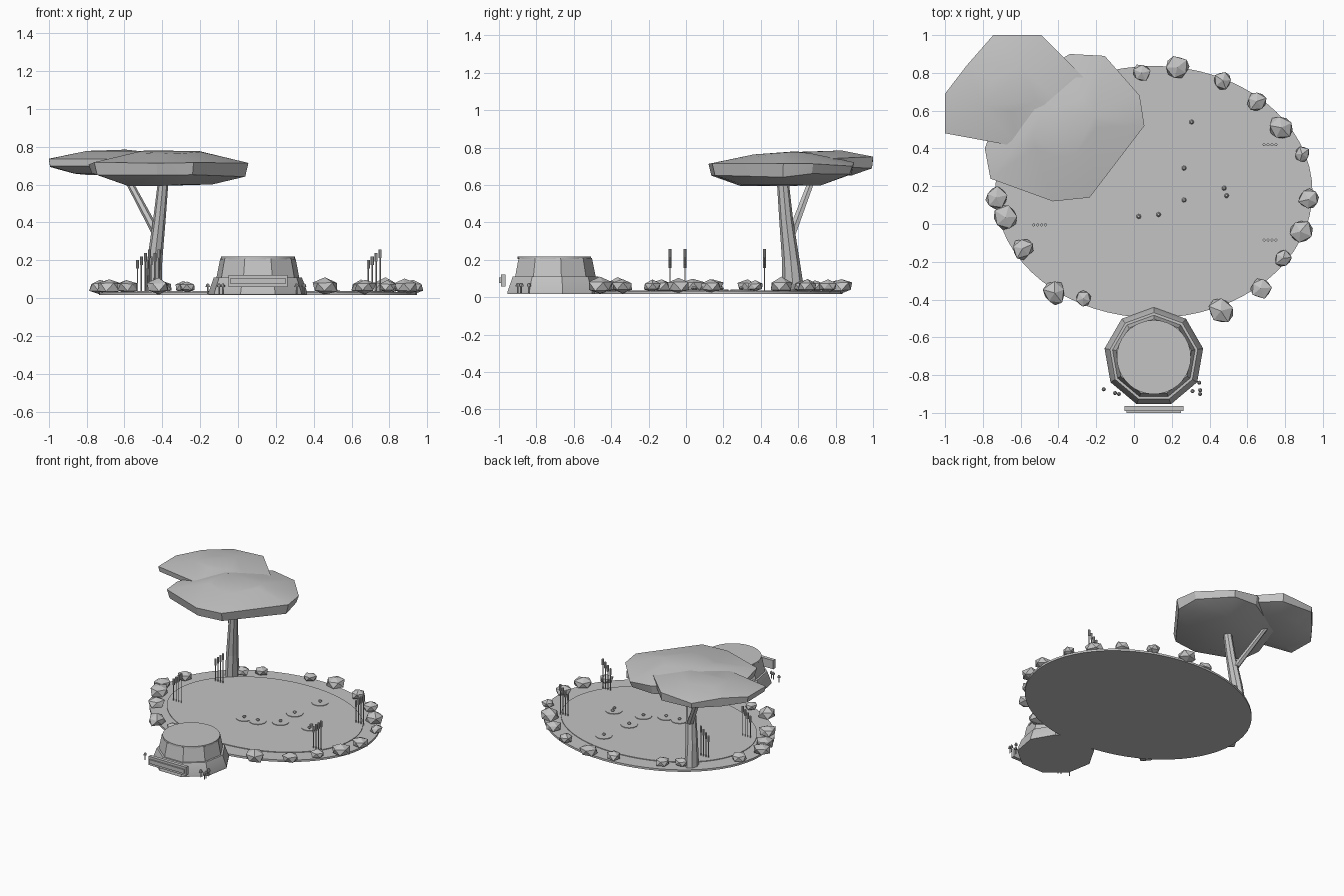
import bpy, bmesh, math, random
from mathutils import Vector, Matrix

random.seed(4)
if "Cube" in bpy.data.objects:
    bpy.data.objects.remove(bpy.data.objects["Cube"], do_unlink=True)

grey = bpy.data.materials.new("plain grey")
grey.use_nodes = True
shade = (0.55, 0.55, 0.55, 1)
grey.diffuse_color = shade
grey.node_tree.nodes["Principled BSDF"].inputs["Base Color"].default_value = shade


def finish(name, bm, smooth=None):
    """Turn a bmesh into a named object with the grey material."""
    bmesh.ops.recalc_face_normals(bm, faces=bm.faces[:])
    mesh = bpy.data.meshes.new(name)
    bm.to_mesh(mesh)
    bm.free()
    mesh.materials.append(grey)
    obj = bpy.data.objects.new(name, mesh)
    bpy.context.collection.objects.link(obj)
    if smooth:
        bpy.ops.object.select_all(action="DESELECT")
        obj.select_set(True)
        bpy.context.view_layer.objects.active = obj
        bpy.ops.object.shade_smooth_by_angle(angle=math.radians(smooth))


def loft(bm, rings, sides, turn=0.0):
    """Stack level rings (x, y, z, x radius, y radius) into a capped solid."""
    loops = []
    for x, y, z, rx, ry in rings:
        angles = [turn + math.tau * i / sides for i in range(sides)]
        loops.append([bm.verts.new((x + rx * math.cos(a), y + ry * math.sin(a), z))
                      for a in angles])
    for low, high in zip(loops, loops[1:]):
        for i in range(sides):
            j = (i + 1) % sides
            bm.faces.new((low[i], low[j], high[j], high[i]))
    bm.faces.new(loops[0][::-1])
    bm.faces.new(loops[-1])


def column(bm, x, y, profile, sides, turn=0.0):
    """Upright solid from (radius, height) pairs."""
    loft(bm, [(x, y, z, r, r) for r, z in profile], sides, turn)


def solid(name, rings, sides, smooth=None):
    bm = bmesh.new()
    loft(bm, rings, sides)
    finish(name, bm, smooth)


def wrap(bm, points):
    """Add the convex hull of some points."""
    verts = [bm.verts.new(p) for p in points]
    bmesh.ops.convex_hull(bm, input=verts)
    spare = [v for v in verts if v.is_valid and not v.link_faces]
    bmesh.ops.delete(bm, geom=spare, context="VERTS")


# Oval ground and the shallow pond on it
CX, CY = 0.105, 0.17
solid("ground", [(CX, CY, z, 0.84, 0.667) for z in (0.017, 0.032)], 64, 30)
solid("pond", [(CX, CY, z, 0.72, 0.55) for z in (0.03, 0.037)], 64, 30)

# Lily pads with flower buds
pads = [(0.305, 0.54), (0.265, 0.296), (0.265, 0.127),
        (0.48, 0.17), (0.025, 0.04), (0.13, 0.05)]
buds = pads[:3] + [(0.477, 0.19), (0.49, 0.15)] + pads[4:]
bm = bmesh.new()
for x, y in pads:
    column(bm, x, y, [(0.058, 0.036), (0.058, 0.041)], 20)
finish("lily_pads", bm)
bm = bmesh.new()
for x, y in buds:
    column(bm, x, y, [(0.006, 0.04), (0.013, 0.048), (0.006, 0.058)], 7)
finish("lily_buds", bm)

# Reeds in rows of four, each taller than the last
bm = bmesh.new()
for x, y in [(0.72, 0.42), (0.72, -0.085), (-0.5, -0.005), (-0.45, 0.42)]:
    for i in range(4):
        px, top = x + 0.021 * (i - 1.5), 0.2 + 0.019 * i
        column(bm, px, y, [(0.0035, 0.03), (0.0035, top - 0.045)], 6)
        column(bm, px, y, [(0.008, top - 0.045), (0.008, top)], 8)
finish("reeds", bm)

# Rocks round the rim: x, y, radius
rocks = [(0.04, 0.8, 0.05), (0.23, 0.83, 0.063), (0.47, 0.76, 0.05),
         (0.65, 0.65, 0.057), (0.78, 0.51, 0.068), (0.89, 0.37, 0.044),
         (0.925, 0.13, 0.057), (0.88, -0.04, 0.067), (0.79, -0.18, 0.05),
         (0.67, -0.34, 0.06), (0.46, -0.46, 0.07), (-0.27, -0.395, 0.043),
         (-0.42, -0.365, 0.064), (-0.59, -0.13, 0.06), (-0.68, 0.035, 0.068),
         (-0.73, 0.14, 0.062), (-0.67, 0.33, 0.055), (-0.4, 0.62, 0.05),
         (-0.29, 0.69, 0.05)]
ball = bmesh.new()
bmesh.ops.create_icosphere(ball, subdivisions=1, radius=1)
corners = [v.co.copy() for v in ball.verts]
ball.free()
bm = bmesh.new()
for x, y, r in rocks:
    spin = Matrix.Rotation(random.uniform(0, math.tau), 3, "Z")
    lumps = [spin @ c * r * random.uniform(0.88, 1.15) for c in corners]
    wrap(bm, [(x + p.x, y + p.y, max(0.02, 0.058 + 0.68 * p.z)) for p in lumps])
finish("rocks", bm)

# Nine sided plinth, drum and round lid
KX, KY = 0.105, -0.705
for name, profile, sides in [
        ("plinth", [(0.265, 0.018), (0.265, 0.03), (0.236, 0.11)], 9),
        ("drum", [(0.224, 0.1), (0.202, 0.21)], 9),
        ("lid", [(0.196, 0.205), (0.196, 0.219)], 36)]:
    bm = bmesh.new()
    column(bm, KX, KY, profile, sides, math.pi / 2)
    finish(name, bm, 25)

# Blank board in front of the plinth
for name, centre, size in [
        ("board", (KX, -0.977, 0.09), (0.312, 0.026, 0.065)),
        ("board_face", (KX, -0.995, 0.09), (0.29, 0.01, 0.03))]:
    bm = bmesh.new()
    bmesh.ops.create_cube(bm, size=1, matrix=Matrix.LocRotScale(
        Vector(centre), None, Vector(size)))
    finish(name, bm)

# Small mushrooms beside the plinth
bm = bmesh.new()
for x, y in [(-0.16, -0.875), (-0.1, -0.895), (-0.08, -0.9), (0.345, -0.84),
             (0.31, -0.885), (0.35, -0.88), (0.35, -0.9)]:
    column(bm, x, y, [(0.004, 0.022), (0.004, 0.06)], 6)
    column(bm, x, y, [(0.011, 0.058), (0.01, 0.068), (0.004, 0.077)], 8)
finish("mushrooms", bm)

# Leaning trunk and its side branch
solid("trunk", [(-0.45, 0.575, 0.02, 0.045, 0.06), (-0.44, 0.56, 0.2, 0.04, 0.047),
                (-0.415, 0.535, 0.42, 0.033, 0.037),
                (-0.392, 0.515, 0.65, 0.027, 0.031)], 8)
solid("branch", [(-0.43, 0.565, 0.34, 0.026, 0.026),
                 (-0.6, 0.685, 0.66, 0.02, 0.02)], 6)


def canopy(name, outline, layers):
    """Convex flat crown: the outline repeated at (scale, height) layers."""
    corners = [Vector(p) for p in outline]
    centre = sum(corners, Vector((0, 0))) / len(corners)
    points = []
    for scale, z in layers:
        for p in corners:
            q = centre.lerp(p, scale)
            points.append((q.x, q.y, z + random.uniform(-0.012, 0.012)))
    bm = bmesh.new()
    wrap(bm, points)
    finish(name, bm, 20)


# Two overlapping leaf crowns
canopy("back_crown",
       [(-0.745, 1), (-0.49, 1), (-0.27, 0.78), (-0.3, 0.55), (-0.62, 0.41),
        (-1, 0.48), (-1, 0.69), (-0.885, 0.84)],
       [(0.6, 0.655), (0.98, 0.69), (1, 0.745), (0.4, 0.775)])
canopy("front_crown",
       [(-0.34, 0.9), (-0.155, 0.89), (0.03, 0.68), (0.055, 0.52), (-0.235, 0.14),
        (-0.43, 0.12), (-0.76, 0.24), (-0.79, 0.4), (-0.68, 0.7)],
       [(0.55, 0.605), (0.96, 0.65), (1, 0.71), (0.4, 0.768)])
